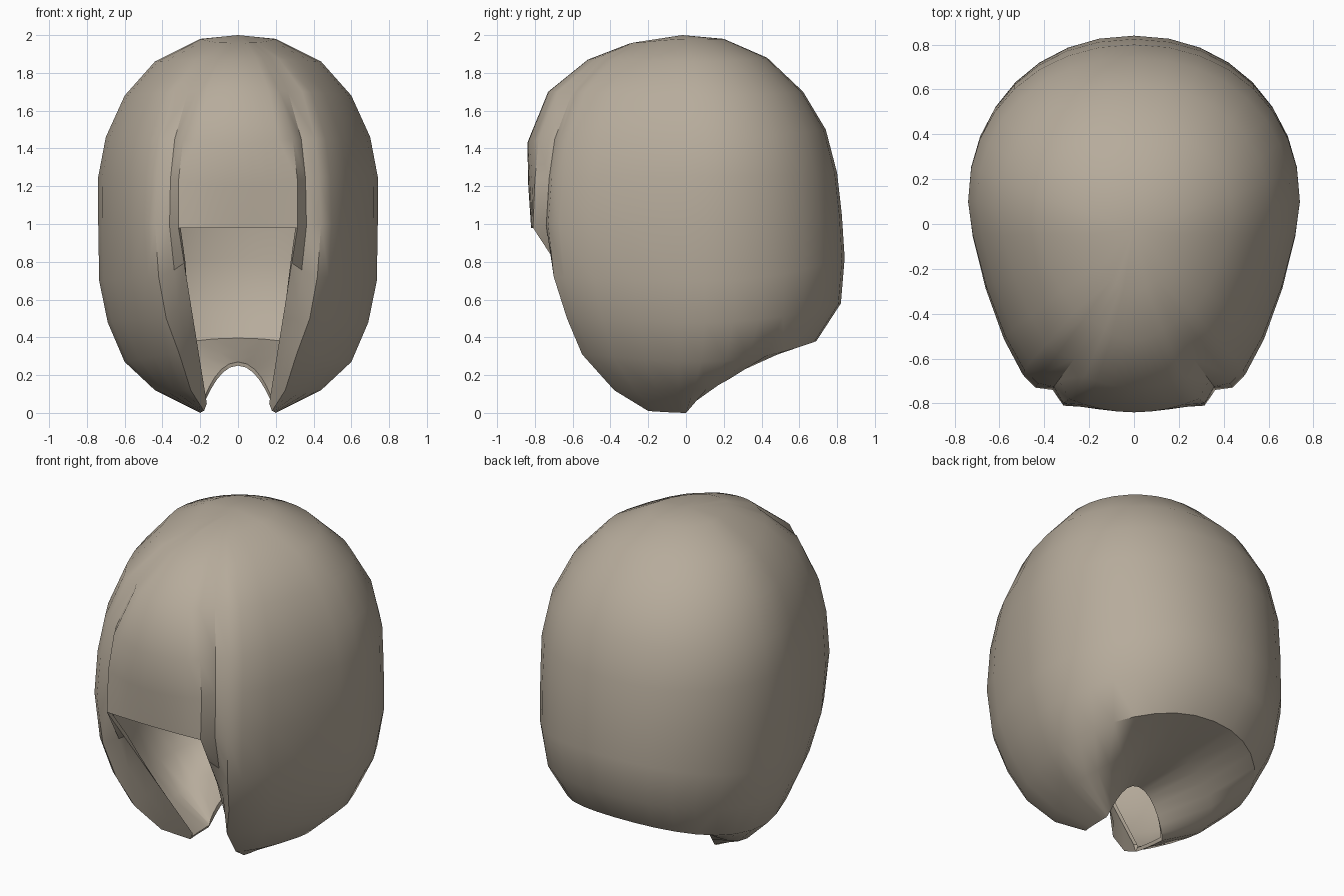
import bpy, bmesh, math
from mathutils import Vector

cube = bpy.data.objects.get("Cube")
if cube:
    bpy.data.objects.remove(cube, do_unlink=True)

shell_mat = bpy.data.materials.new("warm_taupe")
shell_mat.use_nodes = True
taupe = (0.47, 0.41, 0.33, 1)
shell_mat.diffuse_color = taupe
shell_mat.node_tree.nodes["Principled BSDF"].inputs["Base Color"].default_value = taupe

# Guide lines of the left half, one point per ring from crown to neck
side = [(.2, 0, 1.98), (.44, .04, 1.86), (.6, .07, 1.68), (.7, .1, 1.46),
        (.74, .1, 1.25), (.74, .1, 1), (.735, .1, .7), (.69, .1, .48),
        (.6, .08, .27), (.44, .04, .12), (.2, 0, 0)]
back = [(.2, 1.98), (.43, 1.88), (.62, 1.7), (.74, 1.5), (.8, 1.27), (.825, 1.05),
        (.84, .82), (.82, .58), (.69, .38), (.37, .31), (.04, .25)]
ridge = [(.1, -.25, 1.96), (.22, -.42, 1.87), (.34, -.58, 1.7), (.41, -.67, 1.45),
         (.43, -.71, 1.25), (.44, -.73, 1), (.42, -.7, .72), (.38, -.63, .5),
         (.31, -.55, .31), (.25, -.38, .12), (.18, -.2, .01)]
fringe_edge = [(.06, -.28, 1.96), (.13, -.47, 1.88), (.22, -.68, 1.7),
               (.29, -.78, 1.45), (.315, -.8, 1.23), (.315, -.81, .98)]
fringe_mid = [(-.3, 1.955), (-.52, 1.87), (-.73, 1.7), (-.84, 1.43), (-.835, 1.2), (-.82, .98)]

FRINGE, FRONT, REAR = 4, 5, 8
closed = len(fringe_edge)

# Inner edge of the face opening runs straight from the fringe corner to the jaw tip
corner, tip = Vector(fringe_edge[-1]), Vector((.165, -.2, .05))
extra = len(side) - closed
fringe_edge += [tuple(corner.lerp(tip, (i + 1) / extra)) for i in range(extra)]


def arc(start, end, t, power):
    """Point on a rounded quarter arc leaving start along y and reaching end along x."""
    a = t * math.pi / 2
    c, s = math.cos(a) ** power, math.sin(a) ** power
    return Vector((end.x + (start.x - end.x) * c,
                   start.y + (end.y - start.y) * s,
                   start.z + (end.z - start.z) * math.sin(a) ** 2))


def ring_points(k):
    s, r, e = Vector(side[k]), Vector(ridge[k]), Vector(fringe_edge[k])
    b = Vector((0, *back[k]))
    pts = [None] * FRINGE
    if k < closed:
        m = Vector((0, *fringe_mid[k]))
        for i in range(FRINGE):
            u = i / FRINGE
            p = m.lerp(e, u * u)
            p.x = e.x * u
            pts[i] = p
    # Groove between fringe and side ridge
    dent = Vector((-.015, .03, 0)) if 2 <= k <= 6 else Vector()
    pts += [e, e.lerp(r, .5) + dent]
    pts += [arc(s, r, 1 - i / FRONT, 1.43) for i in range(FRONT)]
    pts += [arc(s, b, i / REAR, .95) for i in range(REAR + 1)]
    pts[-1].x = 0
    return pts


# Skin the rings into half a shell
bm = bmesh.new()
crown = bm.verts.new((0, -.02, 2))
rings = [[bm.verts.new(p) if p else None for p in ring_points(k)] for k in range(len(side))]
for i in range(len(rings[0]) - 1):
    bm.faces.new((crown, rings[0][i], rings[0][i + 1]))
for upper, lower in zip(rings, rings[1:]):
    for i in range(len(upper) - 1):
        quad = (upper[i], lower[i], lower[i + 1], upper[i + 1])
        if all(quad):
            bm.faces.new(quad)
bm.normal_update()
if crown.normal.z < 0:
    bmesh.ops.reverse_faces(bm, faces=bm.faces[:])
mesh = bpy.data.meshes.new("head_shell")
bm.to_mesh(mesh)
bm.free()
mesh.materials.append(shell_mat)
shell = bpy.data.objects.new("head_shell", mesh)
bpy.context.collection.objects.link(shell)

# Mirror to both sides and give the wall its thickness
mirror = shell.modifiers.new("mirror", 'MIRROR')
mirror.merge_threshold = .001
wall = shell.modifiers.new("wall", 'SOLIDIFY')
wall.thickness = .02
wall.offset = -1
bpy.context.view_layer.objects.active = shell
shell.select_set(True)
for name in ("mirror", "wall"):
    bpy.ops.object.modifier_apply(modifier=name)
bpy.ops.object.shade_smooth_by_angle(angle=math.radians(40))
